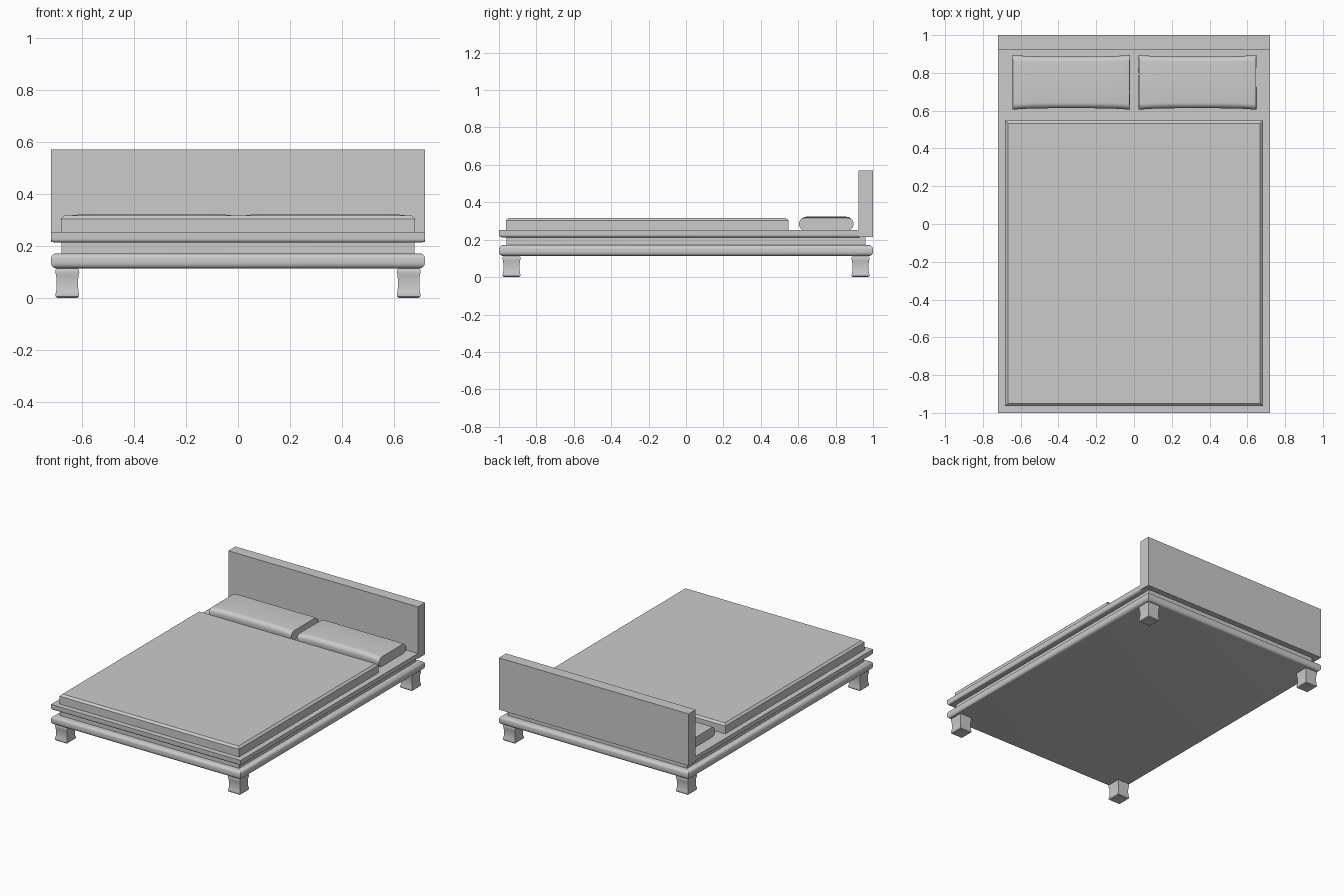
import bpy, bmesh, math

if "Cube" in bpy.data.objects:
    bpy.data.objects.remove(bpy.data.objects["Cube"])


def finish(name, bm, smooth=True):
    bmesh.ops.recalc_face_normals(bm, faces=bm.faces)
    me = bpy.data.meshes.new(name)
    bm.to_mesh(me)
    bm.free()
    ob = bpy.data.objects.new(name, me)
    bpy.context.collection.objects.link(ob)
    if smooth:
        bpy.ops.object.select_all(action='DESELECT')
        ob.select_set(True)
        bpy.context.view_layer.objects.active = ob
        bpy.ops.object.shade_smooth_by_angle(angle=math.radians(35))
    return ob


def stack(name, x0, x1, y0, y1, profile, smooth=True):
    """Rectangular body swept around an (inset, z) profile with mitred corners."""
    bm = bmesh.new()
    rings = [[bm.verts.new(p) for p in ((x0 + i, y0 + i, z), (x1 - i, y0 + i, z),
                                        (x1 - i, y1 - i, z), (x0 + i, y1 - i, z))]
             for i, z in profile]
    for a, b in zip(rings, rings[1:]):
        for k in range(4):
            bm.faces.new((a[k], a[(k + 1) % 4], b[(k + 1) % 4], b[k]))
    bm.faces.new(rings[0][::-1])
    bm.faces.new(rings[-1])
    return finish(name, bm, smooth)


def arc(r, z, a0, a1, n=6):
    """Rounded edge as (inset, z) points, centred at inset r and height z."""
    return [(r - r * math.cos(a), z + r * math.sin(a))
            for a in (math.radians(a0 + (a1 - a0) * k / n) for k in range(n + 1))]


# Lower frame with rounded rim
stack("lower_frame", -0.72, 0.72, -1, 1,
      arc(0.022, 0.135, -90, 0) + arc(0.022, 0.149, 0, 90))

# Recessed core between the two slabs
stack("recessed_core", -0.68, 0.68, -0.96, 0.96, [(0, 0.165), (0, 0.22)], False)

# Upper slab, rounded only underneath
stack("mattress_platform", -0.72, 0.72, -1, 0.94,
      arc(0.014, 0.227, -90, 0) + [(0, 0.251)])

# Headboard
stack("headboard", -0.72, 0.72, 0.923, 1, [(0, 0.215), (0, 0.571)], False)

# Bed cover with chamfered top
stack("bed_cover", -0.682, 0.682, -0.963, 0.547,
      [(0, 0.245), (0, 0.304), (0.014, 0.317)], False)

# Waisted square feet
foot = [(0.006, 0), (0.001, 0.005), (0, 0.013), (0.003, 0.024), (0.005, 0.045),
        (0.005, 0.065), (0.003, 0.085), (0, 0.098), (0.001, 0.108), (0.007, 0.115)]
for sx, nx in ((-1, "left"), (1, "right")):
    for sy, ny in ((-1, "front"), (1, "back")):
        cx, cy = sx * 0.657, sy * 0.933
        stack(f"{ny}_{nx}_foot", cx - 0.046, cx + 0.046, cy - 0.048, cy + 0.048, foot)


# Pillows: rounded section lofted along x, edges pulled in between the corners
def pillow(name, cx, cy=0.75, n=16):
    hx, hy, z0, z1, r = 0.312, 0.137, 0.25, 0.323, 0.03
    section = []
    for sy, sz, a0 in ((1, 1, 0), (-1, 1, 90), (-1, -1, 180), (1, -1, 270)):
        zc = z1 - r if sz > 0 else z0 + r
        for k in range(7):
            a = math.radians(a0 + 15 * k)
            section.append((sy * (hy - r) + r * math.cos(a), zc + r * math.sin(a)))
    bm = bmesh.new()
    rings = []
    for k in range(n + 1):
        t = -math.cos(math.pi * k / n)
        ring = []
        for y, z in section:
            flare = 1 + 0.06 * t ** 4
            zz = z - 0.006 * t ** 8 * (z > 0.29)
            pull = 0.008 * (1 - (y / hy) ** 2) * t ** 3
            ring.append(bm.verts.new((cx + hx * t - pull, cy + y * flare, zz)))
        rings.append(ring)
    m = len(section)
    for a, b in zip(rings, rings[1:]):
        for k in range(m):
            bm.faces.new((a[k], a[(k + 1) % m], b[(k + 1) % m], b[k]))
    bm.faces.new(rings[0][::-1])
    bm.faces.new(rings[-1])
    finish(name, bm)


pillow("left_pillow", -0.332)
pillow("right_pillow", 0.336)
